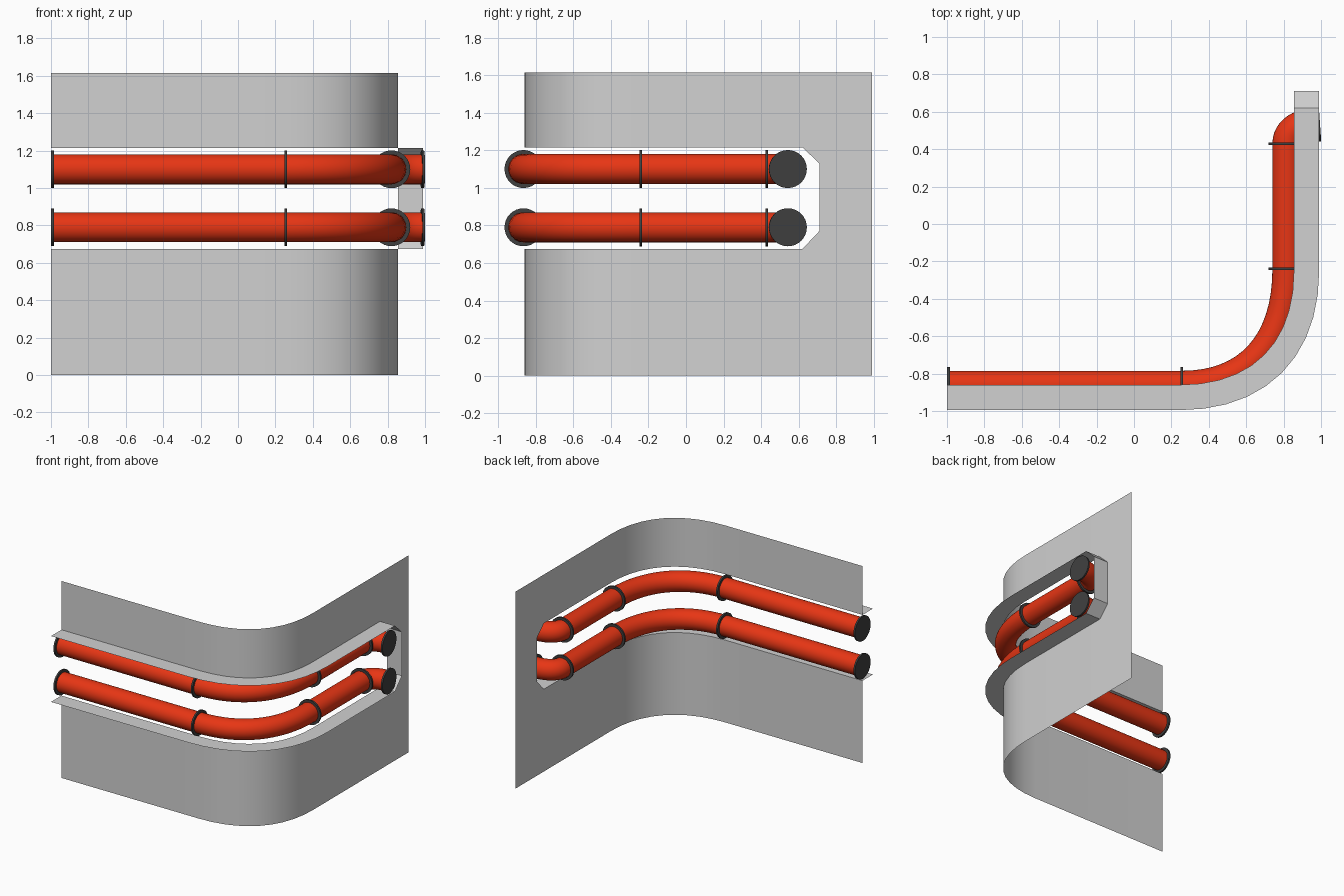
import bpy
import bmesh
import math
from mathutils import Vector

cube = bpy.data.objects.get("Cube")
if cube:
    bpy.data.objects.remove(cube, do_unlink=True)


def material(name, rgb):
    m = bpy.data.materials.new(name)
    m.use_nodes = True
    m.diffuse_color = (*rgb, 1)
    m.node_tree.nodes["Principled BSDF"].inputs["Base Color"].default_value = (*rgb, 1)
    return m


GREY = material("wall grey", (0.64, 0.64, 0.64))
RED = material("pipe red", (0.8, 0.036, 0.007))
DARK = material("collar dark grey", (0.05, 0.05, 0.05))


def finish(bm, name, mat, recalc=True):
    if recalc:
        bmesh.ops.recalc_face_normals(bm, faces=bm.faces)
    me = bpy.data.meshes.new(name)
    bm.to_mesh(me)
    bm.free()
    me.materials.append(mat)
    ob = bpy.data.objects.new(name, me)
    bpy.context.collection.objects.link(ob)
    bpy.ops.object.select_all(action='DESELECT')
    ob.select_set(True)
    bpy.context.view_layer.objects.active = ob
    bpy.ops.object.shade_smooth_by_angle(angle=math.radians(35))
    return ob


def corner(start, end, along, k, steps):
    """Quarter bend in plan: leaves along the first axis, arrives along the other."""
    a, d = Vector(start), Vector(end)
    step = d - a
    u = Vector((step.x, 0)) if along == 'X' else Vector((0, step.y))
    b, c = a + u * k, d - (step - u) * k
    pts = []
    for i in range(steps + 1):
        t = i / steps
        s = 1 - t
        pts.append(a * s**3 + b * 3 * s * s * t + c * 3 * s * t * t + d * t**3)
    return pts


def side(points, i):
    """Unit vector to the right of a plan path at point i."""
    t = points[min(i + 1, len(points) - 1)] - points[max(i - 1, 0)]
    return Vector((t.y, -t.x)).normalized()


def skin(bm, rows, closed=False):
    """Bridge rows of coordinates with quads; returns the vertex rows."""
    vs = [[bm.verts.new(p) for p in row] for row in rows]
    n = len(vs[0])
    for a, b in zip(vs, vs[1:]):
        for j in range(n if closed else n - 1):
            k = (j + 1) % n
            bm.faces.new((a[j], b[j], b[k], a[k]))
    return vs


# Wall: bent sheet with a long open slot
TOP, SLOT_LOW, SLOT_HIGH = 1.615, 0.675, 1.215
WALL_X, WALL_Y, SLOT_END, TIP = 0.855, -0.86, 0.71, 0.62
path = [Vector((-1, WALL_Y))]
path += corner((0.245, WALL_Y), (WALL_X, -0.25), 'X', 0.635, 10)
path.append(Vector((WALL_X, TIP)))

bm = bmesh.new()
for low, high in ((0, SLOT_LOW), (SLOT_HIGH, TOP)):
    skin(bm, [[(p.x, p.y, low), (p.x, p.y, high)] for p in path])
outline = [(TIP, 0), (0.99, 0), (0.99, TOP), (TIP, TOP), (TIP, SLOT_HIGH),
           (SLOT_END, 1.13), (SLOT_END, 0.77), (TIP, SLOT_LOW)]
bm.faces.new([bm.verts.new((WALL_X, y, z)) for y, z in outline])
bmesh.ops.remove_doubles(bm, verts=bm.verts, dist=0.0005)
finish(bm, "wall_sheet", GREY, recalc=False)

# Lip projecting outward around the slot
LIP = 0.135
rim = [(p, side(path, i), SLOT_LOW) for i, p in enumerate(path)]
rim += [(Vector((WALL_X, SLOT_END)), Vector((1, 0)), z) for z in (0.77, 1.13)]
rim += [(p, n, SLOT_HIGH) for p, n, z in reversed(rim[:len(path)])]
bm = bmesh.new()
skin(bm, [[(p.x, p.y, z), (p.x + n.x * LIP, p.y + n.y * LIP, z)] for p, n, z in rim])
finish(bm, "slot_lip", GREY)

# Pipe route: straight, wide bend, straight, tight elbow out through the slot
PIPE_Y, PIPE_X, RADIUS, SIDES = -0.865, 0.82, 0.08, 32
route = [Vector((-0.985, PIPE_Y))]
route += corner((0.255, PIPE_Y), (PIPE_X, -0.24), 'X', 0.635, 16)
route += corner((PIPE_X, 0.43), (0.985, 0.542), 'Y', 0.6, 12)


def pipe(name, height):
    bm = bmesh.new()
    rows = []
    for i, p in enumerate(route):
        n = side(route, i)
        row = []
        for j in range(SIDES):
            a = math.tau * j / SIDES
            q = p + n * RADIUS * math.cos(a)
            row.append((q.x, q.y, height + RADIUS * math.sin(a)))
        rows.append(row)
    rings = skin(bm, rows, closed=True)
    bm.faces.new(rings[0])
    bm.faces.new(rings[-1])
    finish(bm, name, RED)


def collar(name, x, y, z, heading):
    bm = bmesh.new()
    bmesh.ops.create_cone(bm, cap_ends=True, segments=SIDES, radius1=0.101,
                          radius2=0.101, depth=0.014)
    ob = finish(bm, name, DARK)
    ob.rotation_euler = (0, math.pi / 2, math.radians(heading))
    ob.location = (x, y, z)


collars = {"start_cap": (-0.992, PIPE_Y, 0), "bend_collar": (0.255, PIPE_Y, 0),
           "straight_collar": (PIPE_X, -0.24, 90), "elbow_collar": (PIPE_X, 0.43, 90),
           "end_cap": (0.987, 0.542, 4)}
for level, height in (("lower", 0.79), ("upper", 1.10)):
    pipe(level + "_pipe", height)
    for part, (x, y, heading) in collars.items():
        collar(level + "_" + part, x, y, height, heading)
